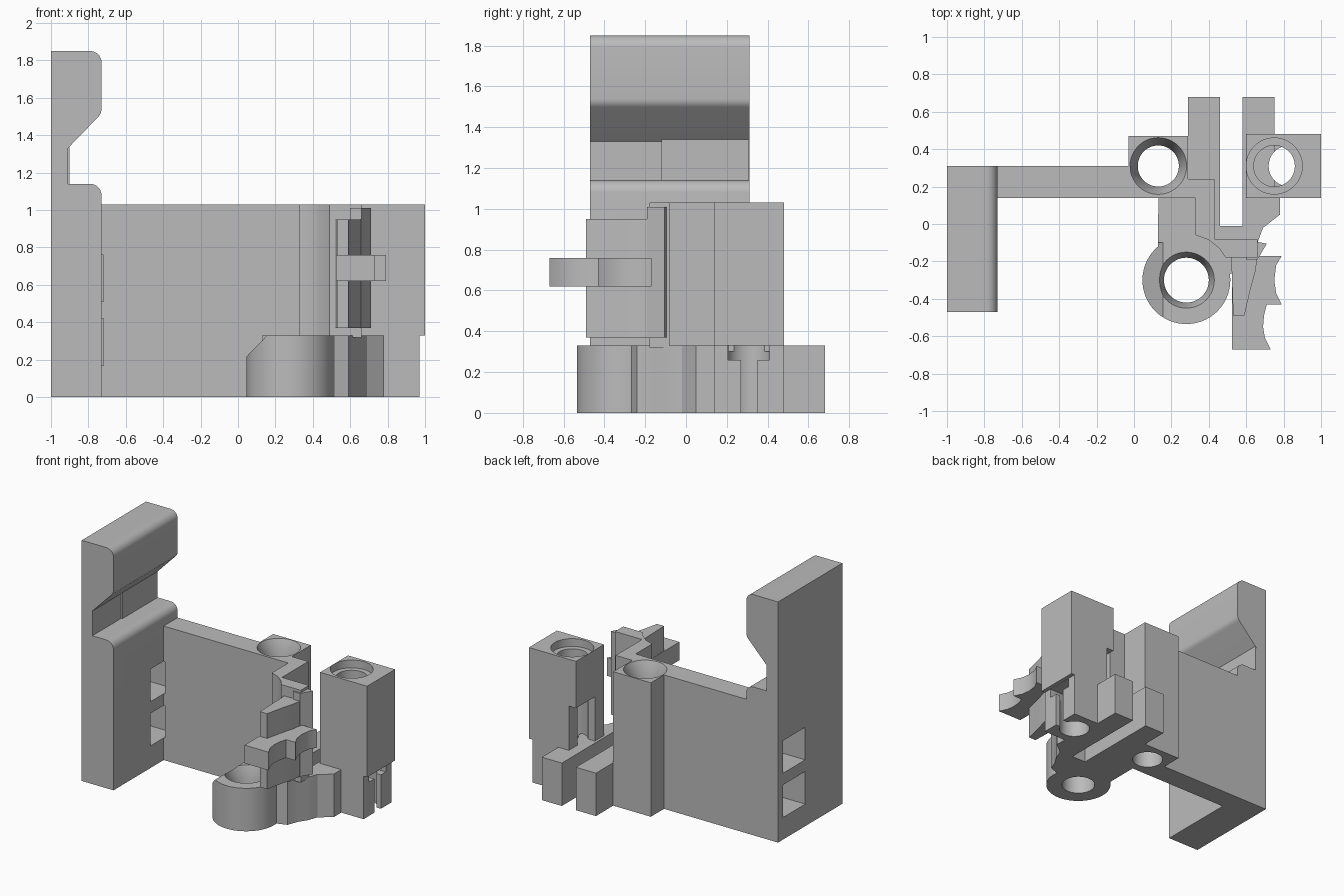
import bpy, bmesh, math

if "Cube" in bpy.data.objects:
    bpy.data.objects.remove(bpy.data.objects["Cube"])

grey = bpy.data.materials.new("plain_grey")
grey.diffuse_color = (0.5, 0.5, 0.5, 1)
grey.use_nodes = True
grey.node_tree.nodes["Principled BSDF"].inputs["Base Color"].default_value = grey.diffuse_color


def arc(cx, cy, r, a0, a1, n):
    """Points on an arc, angles in degrees."""
    return [(cx + r * math.cos(math.radians(a0 + (a1 - a0) * i / n)),
             cy + r * math.sin(math.radians(a0 + (a1 - a0) * i / n)))
            for i in range(n + 1)]


def prism(name, pts, lo, hi, axis="z"):
    """Extrude an outline along z (x,y outline) or along y (x,z outline)."""
    def place(p, h):
        return (p[0], p[1], h) if axis == "z" else (p[0], h, p[1])
    bm = bmesh.new()
    face = bm.faces.new([bm.verts.new(place(p, lo)) for p in pts])
    ext = bmesh.ops.extrude_face_region(bm, geom=[face])
    for v in [g for g in ext["geom"] if isinstance(g, bmesh.types.BMVert)]:
        if axis == "z":
            v.co.z = hi
        else:
            v.co.y = hi
    return finish(name, bm)


def finish(name, bm):
    bmesh.ops.recalc_face_normals(bm, faces=bm.faces)
    me = bpy.data.meshes.new(name)
    bm.to_mesh(me)
    bm.free()
    me.materials.append(grey)
    ob = bpy.data.objects.new(name, me)
    bpy.context.collection.objects.link(ob)
    return ob


def box(name, x0, x1, y0, y1, z0, z1):
    return prism(name, [(x0, y0), (x1, y0), (x1, y1), (x0, y1)], z0, z1)


def cone(name, x, y, z0, z1, r0, r1):
    """Round cutter, radius r0 at the bottom and r1 at the top."""
    bm = bmesh.new()
    bmesh.ops.create_cone(bm, cap_ends=True, segments=48,
                          radius1=r0, radius2=r1, depth=z1 - z0)
    bmesh.ops.translate(bm, verts=bm.verts, vec=(x, y, (z0 + z1) / 2))
    return finish(name, bm)


def activate(ob):
    bpy.ops.object.select_all(action="DESELECT")
    ob.select_set(True)
    bpy.context.view_layer.objects.active = ob


def cut(targets, cutters):
    """Subtract every cutter from every target, then drop the cutters."""
    for t in targets:
        for c in cutters:
            m = t.modifiers.new("cut", "BOOLEAN")
            m.operation, m.solver, m.object = "DIFFERENCE", "EXACT", c
            activate(t)
            bpy.ops.object.modifier_apply(modifier=m.name)
    for c in cutters:
        bpy.data.objects.remove(c)


# Upright plate with a hooked notch and rounded noses
profile = ([(-1, 0), (-0.73, 0)] + arc(-0.79, 1.08, 0.06, 0, 90, 8)
           + [(-0.91, 1.14), (-0.91, 1.33)]
           + arc(-0.79, 1.54, 0.06, -45, 0, 5)
           + arc(-0.79, 1.79, 0.06, 0, 90, 8) + [(-1, 1.85)])
plate = prism("upright_plate", profile, -0.47, 0.31, "y")
box("notch_pad", -0.93, -0.90, -0.12, 0.309, 1.13, 1.34)

# Long wall, with two belt slots through the plate
wall = box("long_wall", -0.731, -0.02, 0.14, 0.31, 0, 1.03)
cut([plate, wall], [box("slot_cutter", -1.1, -0.718, -0.02, 0.25, z, z + 0.25)
                    for z in (0.17, 0.51)])

# Tall square boss beside the wall
boss = box("wall_boss", -0.03, 0.29, 0.14, 0.47, 0, 1.03)
cut([boss], [cone("bore", 0.13, 0.31, -0.1, 1.1, 0.11, 0.11),
             cone("sink", 0.13, 0.31, 0.93, 1.031, 0.11, 0.152)])

# Base with a round front lug and two prongs at the back
base = prism("base", [(0.13, 0.14)] + arc(0.28, -0.30, 0.235, 130, 368, 40)
             + [(0.59, -0.24), (0.62, -0.16), (0.66, -0.10), (0.69, -0.02),
                (0.78, 0.05), (0.78, 0.16), (0.75, 0.16), (0.75, 0.68),
                (0.58, 0.68), (0.58, -0.01), (0.46, -0.01), (0.46, 0.68),
                (0.29, 0.68), (0.29, 0.14)], 0, 0.33)
cut([base], [cone("lug_bore", 0.28, -0.30, -0.1, 0.5, 0.12, 0.12),
             cone("lug_sink", 0.28, -0.30, 0.24, 0.331, 0.12, 0.15),
             prism("lug_chamfer", [(0.0, 0.17), (0.165, 0.34), (0.0, 0.34)],
                   -0.6, -0.10, "y")])

# Right square boss, stepped in below, undercut on its inner side
right = prism("right_boss", [(0.60, 0), (0.97, 0), (0.97, 0.33), (1.0, 0.33),
                             (1.0, 1.03), (0.60, 1.03)], 0.14, 0.48, "y")
cut([right], [box("undercut", 0.5, 0.66, 0.25, 0.6, 0.33, 0.67),
              cone("upper_bore", 0.75, 0.31, 0.30, 1.1, 0.11, 0.11),
              cone("counterbore", 0.75, 0.31, 0.97, 1.1, 0.15, 0.15)])
# Offset lower bore, opened to the right by a keyhole slot
cut([right, base], [cone("lower_bore", 0.83, 0.31, -0.1, 0.33, 0.11, 0.11)])
cut([right], [box("neck_slot", 0.85, 1.1, 0.27, 0.35, -0.1, 0.26),
              box("head_slot", 0.85, 1.1, 0.205, 0.41, 0.26, 0.329)])

# Stepped tall web linking the bosses
prism("stepped_web", [(0.28, 0.24), (0.43, 0.24), (0.43, -0.08), (0.66, -0.08),
                      (0.66, -0.18), (0.49, -0.18), (0.455, -0.13),
                      (0.40, -0.085), (0.33, -0.06), (0.33, 0.14),
                      (0.28, 0.14)], 0.32, 1.03)
prism("web_tip", [(0.60, -0.085), (0.71, -0.105), (0.66, -0.19), (0.60, -0.19)],
      0.37, 1.01)

# Curved guide fin reaching forward
prism("guide_fin", [(0.52, -0.17), (0.66, -0.17), (0.65, -0.25), (0.62, -0.36),
                    (0.59, -0.49), (0.53, -0.49), (0.525, -0.33)], 0.37, 0.95)

# Clip with two scooped ends
prism("clip", [(0.525, -0.67), (0.73, -0.67), (0.70, -0.61), (0.69, -0.55),
               (0.695, -0.49), (0.71, -0.43), (0.79, -0.43), (0.76, -0.37),
               (0.75, -0.30), (0.76, -0.22), (0.79, -0.17), (0.525, -0.17)],
      0.62, 0.76)

for ob in bpy.context.collection.objects:
    activate(ob)
    bpy.ops.object.shade_smooth_by_angle(angle=math.radians(30))
